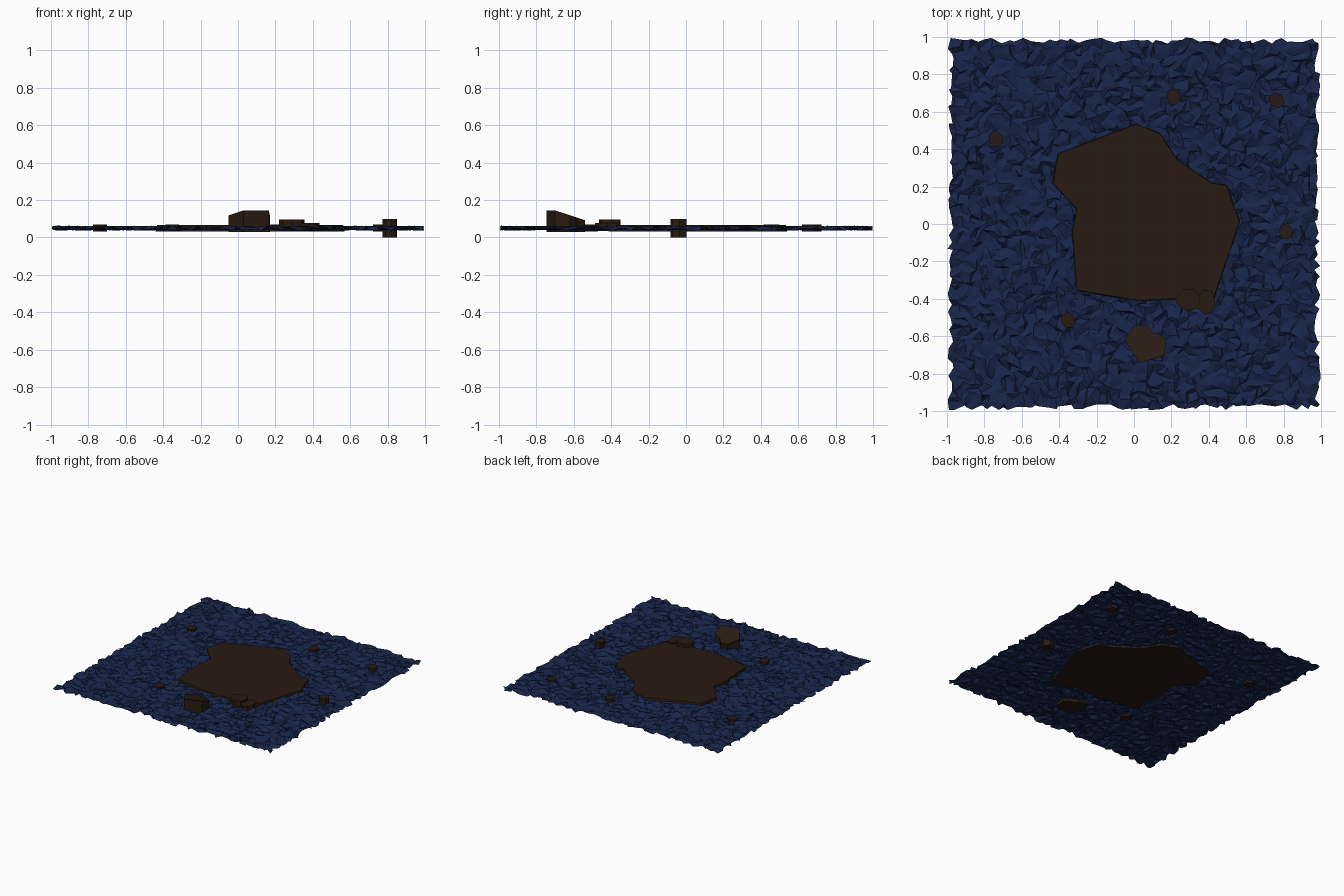
import bpy, bmesh, random, math

if "Cube" in bpy.data.objects:
    bpy.data.objects.remove(bpy.data.objects["Cube"])

random.seed(4)

def material(name, rgb):
    m = bpy.data.materials.new(name)
    m.diffuse_color = (*rgb, 1)
    m.use_nodes = True
    m.node_tree.nodes["Principled BSDF"].inputs["Base Color"].default_value = m.diffuse_color
    return m

WATER = material("deep_water", (0.009, 0.019, 0.07))
EARTH = material("dark_earth", (0.022, 0.011, 0.006))

def finish(name, bm, mat):
    bmesh.ops.recalc_face_normals(bm, faces=bm.faces)
    me = bpy.data.meshes.new(name)
    bm.to_mesh(me)
    bm.free()
    me.materials.append(mat)
    ob = bpy.data.objects.new(name, me)
    bpy.context.collection.objects.link(ob)
    return ob

def slab(name, outline, z0, top, inset=1.0):
    """Prism from an outline; top(x, y) gives the upper height."""
    bm = bmesh.new()
    cx = sum(p[0] for p in outline) / len(outline)
    cy = sum(p[1] for p in outline) / len(outline)
    low = [bm.verts.new((x, y, z0)) for x, y in outline]
    high = [bm.verts.new((cx + (x - cx) * inset, cy + (y - cy) * inset, top(x, y)))
            for x, y in outline]
    bm.faces.new(low[::-1])
    bm.faces.new(high)
    n = len(outline)
    for i in range(n):
        j = (i + 1) % n
        bm.faces.new((low[i], low[j], high[j], high[i]))
    return finish(name, bm, EARTH)

# choppy water sheet: jittered triangulated grid
bm = bmesh.new()
bmesh.ops.create_grid(bm, x_segments=64, y_segments=64, size=0.98)
for v in bm.verts:
    v.co.x += random.uniform(-0.017, 0.017)
    v.co.y += random.uniform(-0.017, 0.017)
    v.co.z = 0.05 + random.uniform(-0.013, 0.013)
for v in bm.verts:
    v.co.x = max(-1, min(1, v.co.x))
bmesh.ops.triangulate(bm, faces=bm.faces)
finish("water_surface", bm, WATER)

# main flat island
island = [(0.01, 0.54), (-0.41, 0.38), (-0.44, 0.22), (-0.31, 0.08), (-0.335, -0.04),
          (-0.31, -0.36), (0.02, -0.415), (0.23, -0.405), (0.43, -0.405), (0.57, 0.01),
          (0.50, 0.21), (0.42, 0.22), (0.23, 0.35), (0.14, 0.49)]
slab("main_island", island, 0.033, lambda x, y: 0.067, 0.985)

# large rock with a top sloping down to the back
rock = [(-0.05, -0.62), (0.03, -0.745), (0.165, -0.70), (0.17, -0.62), (0.15, -0.595),
        (0.10, -0.58), (0.065, -0.54), (0.0, -0.54)]
slab("sloped_rock", rock, 0.03, lambda x, y: min(0.145, 0.145 - (y + 0.70) * 0.33))

# two stepped rocks on the shore
slab("shore_rock_tall", [(0.22, -0.40), (0.24, -0.44), (0.29, -0.465), (0.34, -0.45),
     (0.355, -0.40), (0.33, -0.35), (0.26, -0.35)], 0.035, lambda x, y: 0.095)
slab("shore_rock_low", [(0.34, -0.45), (0.38, -0.485), (0.415, -0.47), (0.435, -0.42),
     (0.42, -0.36), (0.37, -0.35), (0.34, -0.40)], 0.035, lambda x, y: 0.078)

# scattered small rocks: x, y, bottom, top, turn
shape = [(0.035, -0.025), (0.04, 0.01), (0.005, 0.045), (-0.03, 0.03),
         (-0.035, -0.01), (-0.01, -0.04), (0.015, -0.04)]
spots = [(0.21, 0.68, 0.033, 0.068, 0.0), (0.76, 0.66, 0.033, 0.068, 0.3),
         (-0.74, 0.455, 0.033, 0.068, 0.2), (-0.355, -0.515, 0.033, 0.068, 0.1),
         (0.81, -0.04, 0.0, 0.10, -0.2)]
for i, (x, y, z0, z1, a) in enumerate(spots):
    c, s = math.cos(a), math.sin(a)
    pts = [(x + u * c - v * s, y + u * s + v * c) for u, v in shape]
    slab(f"small_rock_{i + 1}", pts, z0, lambda px, py, h=z1: h)
